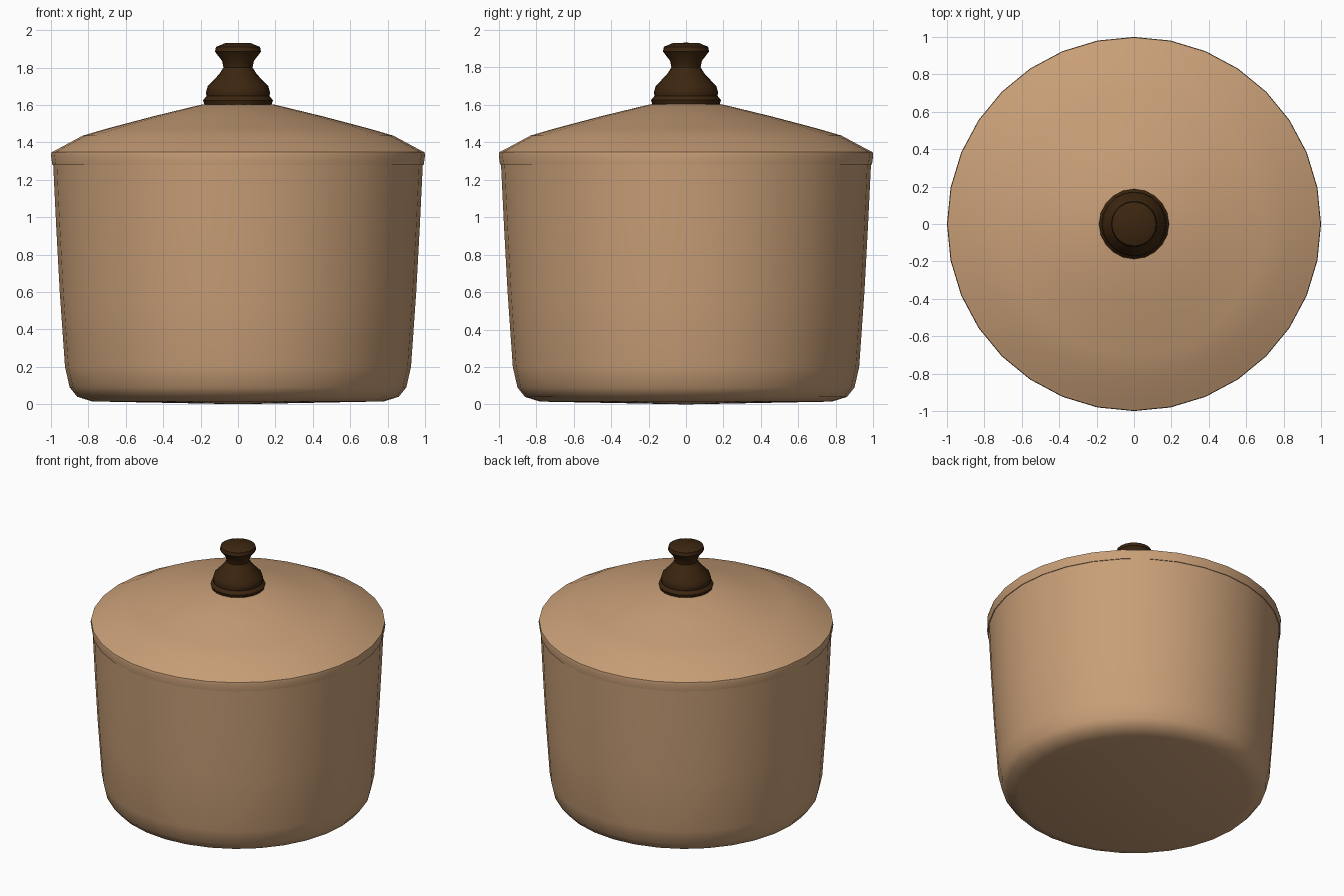
import bpy, bmesh, math

if "Cube" in bpy.data.objects:
    bpy.data.objects.remove(bpy.data.objects["Cube"])


def material(name, rgb):
    m = bpy.data.materials.new(name)
    m.diffuse_color = (*rgb, 1)
    m.use_nodes = True
    m.node_tree.nodes["Principled BSDF"].inputs["Base Color"].default_value = m.diffuse_color
    return m


def lathe(name, profile, sides, mat, angle=40):
    """Spin an (r, z) profile about z; points with r = 0 become poles."""
    bm = bmesh.new()
    rings = []
    for r, z in profile:
        if r == 0:
            rings.append([bm.verts.new((0, 0, z))] * sides)
        else:
            rings.append([bm.verts.new((r * math.cos(2 * math.pi * i / sides),
                                        r * math.sin(2 * math.pi * i / sides), z))
                          for i in range(sides)])
    for a, b in zip(rings, rings[1:]):
        for i in range(sides):
            j = (i + 1) % sides
            bm.faces.new(list(dict.fromkeys((a[i], a[j], b[j], b[i]))))
    bmesh.ops.recalc_face_normals(bm, faces=bm.faces)
    mesh = bpy.data.meshes.new(name)
    bm.to_mesh(mesh)
    bm.free()
    mesh.materials.append(mat)
    ob = bpy.data.objects.new(name, mesh)
    bpy.context.collection.objects.link(ob)
    bpy.ops.object.select_all(action='DESELECT')
    ob.select_set(True)
    bpy.context.view_layer.objects.active = ob
    bpy.ops.object.shade_smooth_by_angle(angle=math.radians(angle))
    return ob


clay = material("tan clay", (0.58, 0.345, 0.185))
wood = material("dark brown wood", (0.045, 0.019, 0.005))

# Pot: tapered outer wall, rounded foot, hollow inside
lathe("pot_body", [
    (0, 0), (0.78, 0.015), (0.86, 0.04), (0.90, 0.09), (0.925, 0.2),
    (0.953, 0.6), (0.972, 0.95), (0.988, 1.28), (0.94, 1.28), (0.92, 0.9),
    (0.88, 0.25), (0.82, 0.10), (0, 0.07)], 32, clay)

# Lid: rim band, small step, shallow cone, with a hollow underside
lathe("lid", [
    (0, 1.57), (0.20, 1.56), (0.80, 1.40), (0.94, 1.34), (0.94, 1.28),
    (0.993, 1.28), (1.0, 1.33), (0.997, 1.348), (0.975, 1.358),
    (0.83, 1.436), (0.70, 1.474), (0.45, 1.54), (0.19, 1.603), (0, 1.606)],
    32, clay)

# Turned knob on the lid
lathe("lid_knob", [
    (0, 1.60), (0.18, 1.603), (0.187, 1.625), (0.168, 1.648), (0.172, 1.665),
    (0.162, 1.70), (0.10, 1.765), (0.078, 1.80), (0.085, 1.835),
    (0.123, 1.885), (0.118, 1.91), (0.07, 1.93), (0, 1.932)], 20, wood)
